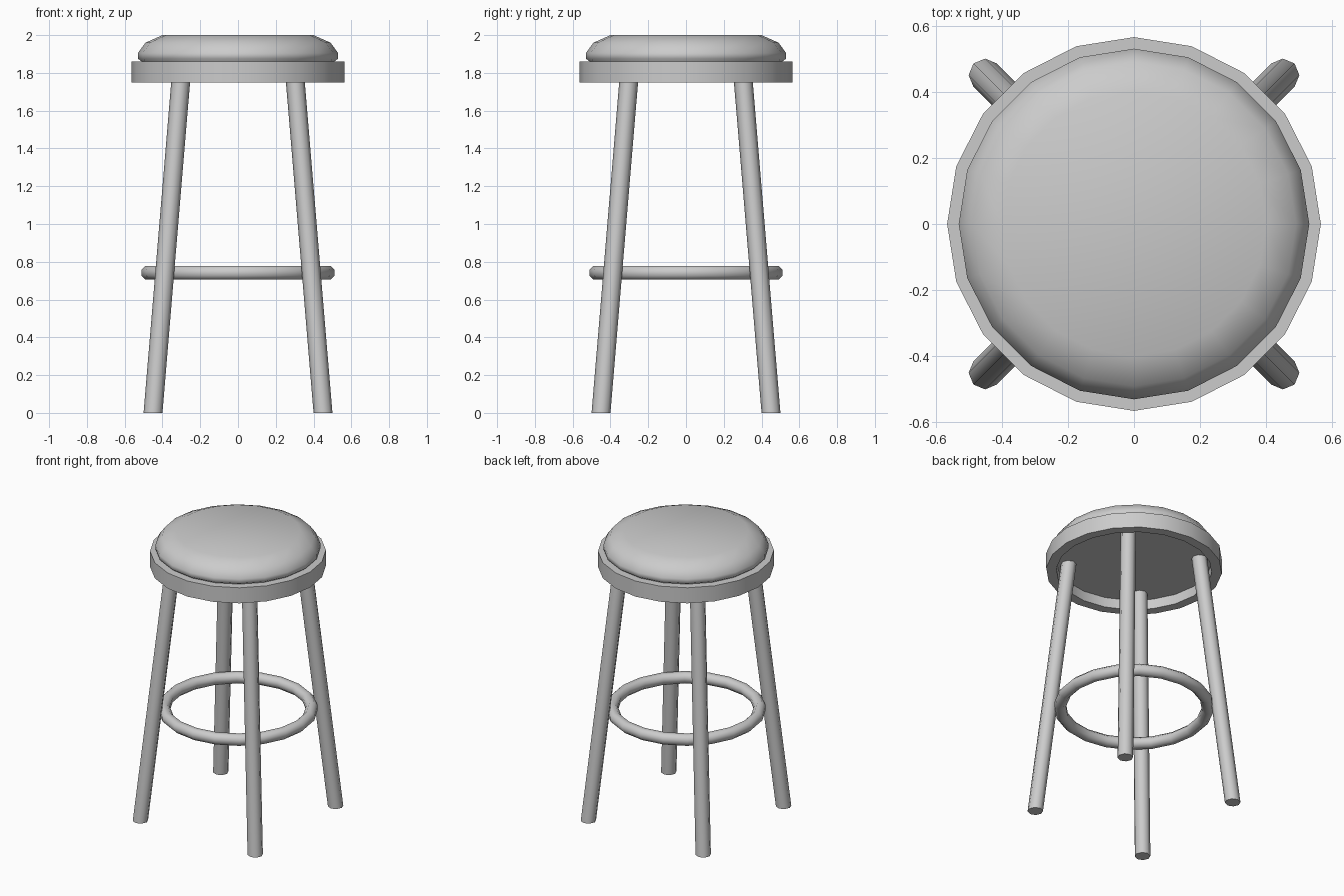
import bpy, math
from mathutils import Vector

if "Cube" in bpy.data.objects:
    bpy.data.objects.remove(bpy.data.objects["Cube"])


def make(name, verts, faces, angle=60):
    me = bpy.data.meshes.new(name)
    me.from_pydata(verts, [], faces)
    ob = bpy.data.objects.new(name, me)
    bpy.context.collection.objects.link(ob)
    bpy.ops.object.select_all(action='DESELECT')
    ob.select_set(True)
    bpy.context.view_layer.objects.active = ob
    bpy.ops.object.mode_set(mode='EDIT')
    bpy.ops.mesh.select_all(action='SELECT')
    bpy.ops.mesh.normals_make_consistent(inside=False)
    bpy.ops.object.mode_set(mode='OBJECT')
    bpy.ops.object.shade_smooth_by_angle(angle=math.radians(angle))
    return ob


def lathe(name, profile, n=20, closed=False, angle=60):
    """Revolve (radius, z) points; cap the ends unless the profile is a loop."""
    m = len(profile)
    verts = [(r * math.cos(2 * math.pi * i / n), r * math.sin(2 * math.pi * i / n), z)
             for r, z in profile for i in range(n)]
    faces = []
    for j in range(m if closed else m - 1):
        a, b = j * n, (j + 1) % m * n
        faces += [(a + i, a + (i + 1) % n, b + (i + 1) % n, b + i) for i in range(n)]
    if not closed:
        faces += [tuple(range(n)), tuple(range((m - 1) * n, m * n))]
    return make(name, verts, faces, angle)


def leg(name, sx, sy, r=0.05, n=8):
    verts = []
    for c, z in ((0.45, 0.0), (0.297, 1.83)):
        verts += [(sx * c + r * math.cos(2 * math.pi * i / n),
                   sy * c + r * math.sin(2 * math.pi * i / n), z) for i in range(n)]
    faces = [(i, (i + 1) % n, n + (i + 1) % n, n + i) for i in range(n)]
    faces += [tuple(range(n)), tuple(range(n, 2 * n))]
    return make(name, verts, faces)


# Padded cushion, its flat underside recessed inside the band
lathe("seat_cushion", [(0.505, 1.82), (0.51, 1.86), (0.53, 1.875), (0.53, 1.905),
                       (0.49, 1.96), (0.40, 2.0)])

# Band around the seat
lathe("seat_band", [(0.565, 1.75), (0.565, 1.86), (0.50, 1.86), (0.50, 1.75)],
      closed=True)

# Round footrest with octagonal section
ring = [(0.475 + 0.04 * math.cos(math.pi * (k + 0.5) / 4),
         0.742 + 0.04 * math.sin(math.pi * (k + 0.5) / 4)) for k in range(8)]
lathe("footrest_ring", ring, closed=True)

# Four splayed legs
for yname, sy in (("front", -1), ("back", 1)):
    for xname, sx in (("left", -1), ("right", 1)):
        leg(f"{yname}_{xname}_leg", sx, sy)
